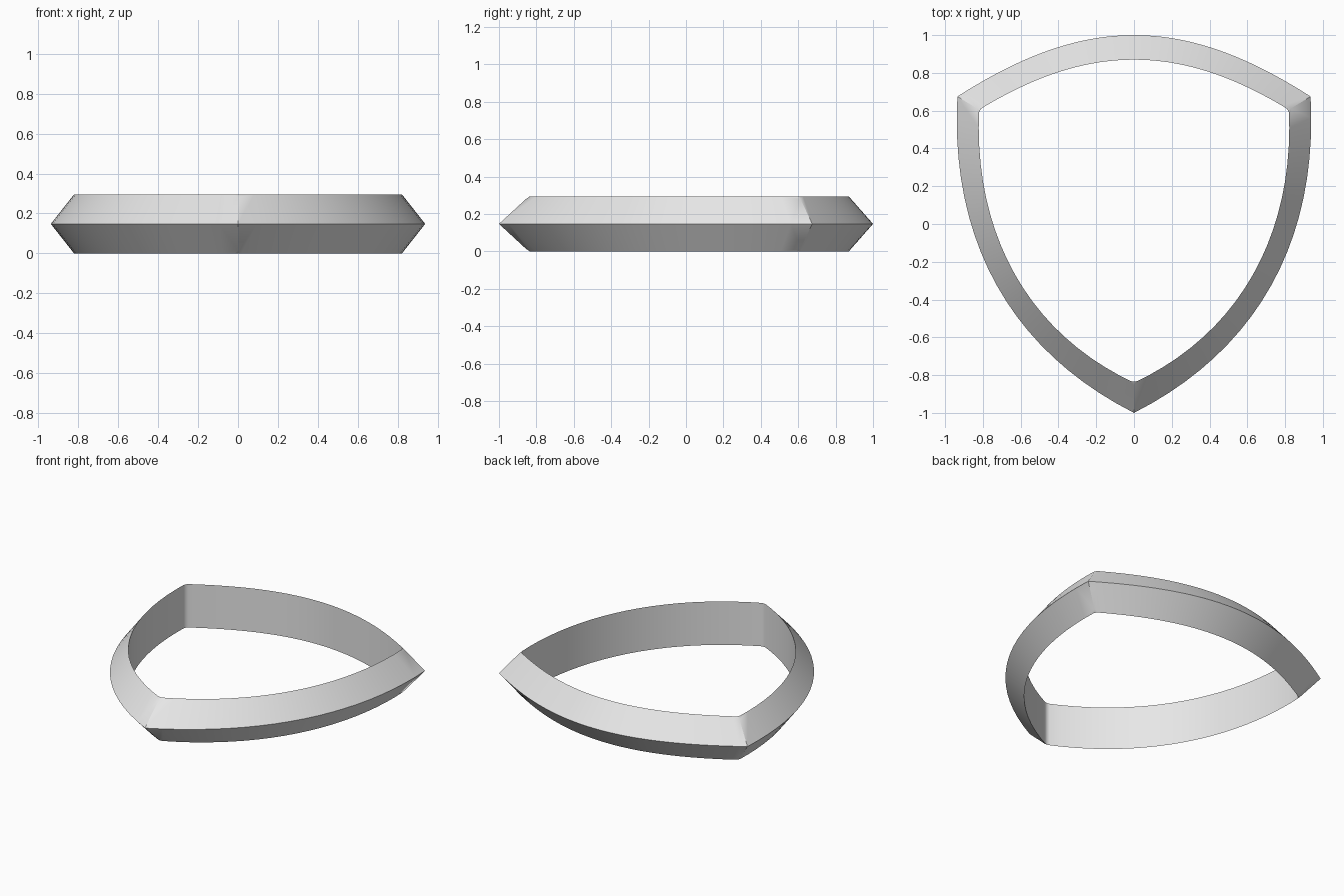
import bpy, bmesh, math
from mathutils import Vector, geometry

cube = bpy.data.objects.get("Cube")
if cube:
    bpy.data.objects.remove(cube, do_unlink=True)

HEIGHT = 0.295
STEPS = 20  # segments in each quarter of the outline


def curve(start, handle_a, handle_b, end):
    return geometry.interpolate_bezier(
        Vector(start), Vector(handle_a), Vector(handle_b), Vector(end), STEPS + 1)


def outline(back, side):
    """Closed shield outline: back arc and side arc, mirrored over x = 0."""
    half = curve(*back) + curve(*side)[1:]
    return half + [Vector((-p.x, p.y)) for p in half[-2:0:-1]]


# Outer ridge and inner opening
ridge = outline([(0, 1), (0.35, 1), (0.66, 0.85), (0.935, 0.675)],
                [(0.935, 0.675), (0.975, -0.09), (0.65, -0.67), (0, -1)])
opening = outline([(0, 0.87), (0.31, 0.87), (0.58, 0.75), (0.82, 0.605)],
                  [(0.82, 0.605), (0.85, -0.05), (0.56, -0.58), (0, -0.84)])

# Triangular band: ridge at mid height, vertical inner wall
bm = bmesh.new()
rings = [[bm.verts.new((p.x, p.y, z)) for p in path]
         for path, z in ((ridge, HEIGHT / 2), (opening, HEIGHT), (opening, 0))]
count = len(ridge)
for i in range(count):
    j = (i + 1) % count
    for a, b in zip(rings, rings[1:] + rings[:1]):
        bm.faces.new((a[i], a[j], b[j], b[i]))
bmesh.ops.recalc_face_normals(bm, faces=bm.faces)

# Slightly rounded inner corners
corners = [bm.edges.get((rings[1][k * STEPS], rings[2][k * STEPS])) for k in (1, 2, 3)]
bmesh.ops.bevel(bm, geom=corners, offset=0.02, offset_type='OFFSET',
                segments=4, profile=0.5, affect='EDGES')

mesh = bpy.data.meshes.new("shield_ring")
bm.to_mesh(mesh)
bm.free()
ring = bpy.data.objects.new("shield_ring", mesh)
bpy.context.collection.objects.link(ring)

# Plain light grey
grey = bpy.data.materials.new("light_grey")
grey.use_nodes = True
colour = (0.8, 0.8, 0.8, 1)
grey.diffuse_color = colour
grey.node_tree.nodes["Principled BSDF"].inputs["Base Color"].default_value = colour
mesh.materials.append(grey)

bpy.ops.object.select_all(action='DESELECT')
ring.select_set(True)
bpy.context.view_layer.objects.active = ring
bpy.ops.object.shade_smooth_by_angle(angle=math.radians(30))
